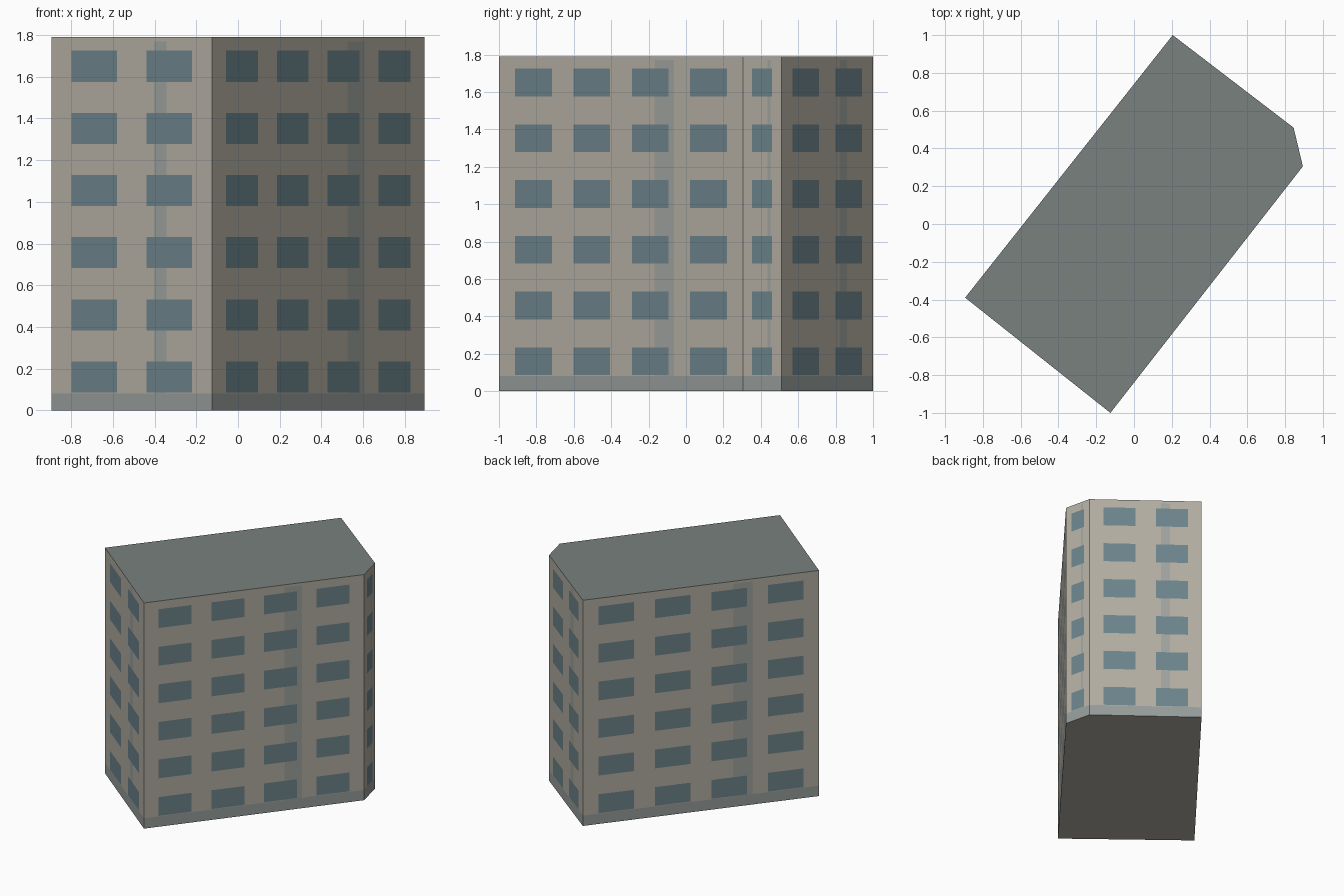
import bpy, bmesh
from mathutils import Vector

if "Cube" in bpy.data.objects:
    bpy.data.objects.remove(bpy.data.objects["Cube"])

HEIGHT, BASE_TOP, STRIPE_TOP = 1.79, 0.082, 1.77
STRIPE = (0.638, 0.718)
FLOORS = [(0.086 + 0.298 * i, 0.235 + 0.298 * i) for i in range(6)]

# footprint, counterclockwise, with window count for the wall leaving each corner
CORNERS = [((-0.894, -0.39), 2), ((-0.125, -1.0), 4), ((0.894, 0.305), 1),
           ((0.845, 0.51), 2), ((0.205, 1.0), 4)]
# window count -> (spacing, width) as fractions of the wall
BAYS = {1: (0, 0.52), 2: (0.468, 0.286), 4: (0.239, 0.15)}


def material(name, rgb):
    m = bpy.data.materials.new(name)
    m.diffuse_color = (*rgb, 1)
    m.use_nodes = True
    m.node_tree.nodes["Principled BSDF"].inputs["Base Color"].default_value = m.diffuse_color
    return m


WALL, GLASS, BASE, PIPE, ROOF = range(5)
mats = [material("wall", (0.45, 0.42, 0.36)), material("glass", (0.15, 0.23, 0.26)),
        material("base_band", (0.30, 0.33, 0.32)), material("stripe", (0.34, 0.36, 0.34)),
        material("roof", (0.19, 0.22, 0.205))]


def windows(n):
    step, width = BAYS[n]
    mids = [0.5 + (i - (n - 1) / 2) * step for i in range(n)]
    return [(m - width / 2, m + width / 2) for m in mids]


def inside(v, spans):
    return any(a < v < b for a, b in spans)


def slot(u, z, wins):
    if z < BASE_TOP:
        return BASE
    if inside(u, wins) and inside(z, FLOORS):
        return GLASS
    if inside(u, [STRIPE]) and z < STRIPE_TOP:
        return PIPE
    return WALL


# outline split at window and stripe edges
outline, columns = [], []
for k, (p, n) in enumerate(CORNERS):
    a, b = Vector(p), Vector(CORNERS[(k + 1) % len(CORNERS)][0])
    wins = windows(n)
    cuts = sorted({0.0, 1.0, *STRIPE, *[u for w in wins for u in w]})
    for u0, u1 in zip(cuts, cuts[1:]):
        outline.append(a.lerp(b, u0))
        columns.append(((u0 + u1) / 2, wins))

levels = sorted({0.0, BASE_TOP, STRIPE_TOP, HEIGHT, *[z for f in FLOORS for z in f]})

# walls with the windows, base band and stripe set flush in them
bm = bmesh.new()
rings = [[bm.verts.new((p.x, p.y, z)) for p in outline] for z in levels]
for j in range(len(levels) - 1):
    zmid = (levels[j] + levels[j + 1]) / 2
    for i, (u, wins) in enumerate(columns):
        i2 = (i + 1) % len(columns)
        f = bm.faces.new((rings[j][i], rings[j][i2], rings[j + 1][i2], rings[j + 1][i]))
        f.material_index = slot(u, zmid, wins)

# flat roof and underside
bm.faces.new(rings[-1]).material_index = ROOF
bm.faces.new(rings[0][::-1]).material_index = WALL

mesh = bpy.data.meshes.new("apartment_block")
bm.to_mesh(mesh)
bm.free()
for m in mats:
    mesh.materials.append(m)
bpy.context.collection.objects.link(bpy.data.objects.new("apartment_block", mesh))
